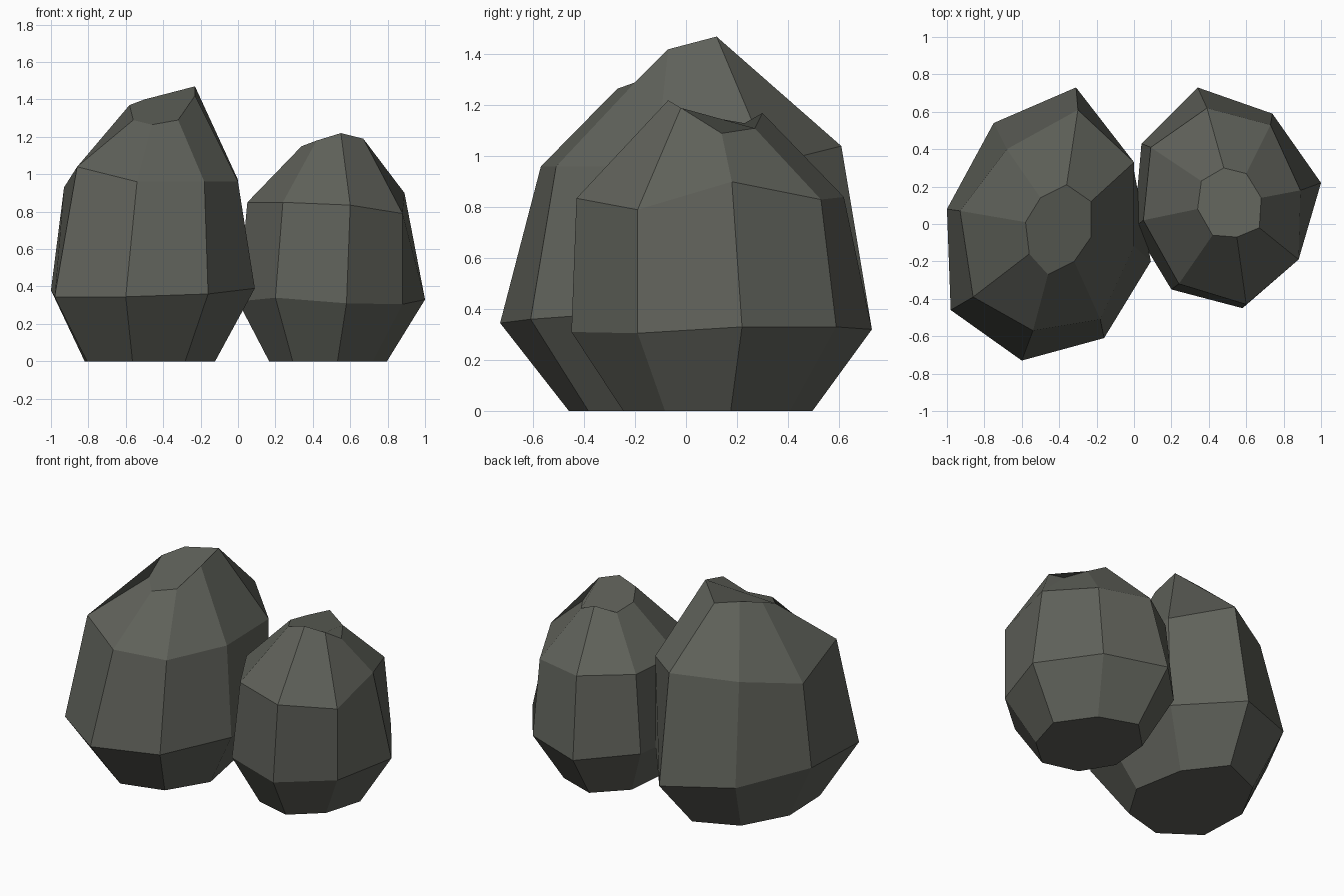
import bpy, bmesh

stone = bpy.data.materials.new("dark grey stone")
stone.diffuse_color = (0.115, 0.12, 0.102, 1)


def boulder(name, base, belt, shoulder, crown):
    """Eight-sided stone: each ring is eight (x, y, z) points, clockwise from the back."""
    cx, cy, shrink = base
    # The foot is the widest ring shrunk onto the ground
    foot = [(cx + (x - cx) * shrink, cy + (y - cy) * shrink, 0) for x, y, z in belt]
    bm = bmesh.new()
    rings = [[bm.verts.new(p) for p in ring] for ring in (foot, belt, shoulder, crown)]
    for low, high in zip(rings, rings[1:]):
        for i in range(8):
            j = (i + 1) % 8
            bm.faces.new((low[i], low[j], high[j], high[i]))
    bm.faces.new(rings[0])
    bm.faces.new(rings[-1])
    bmesh.ops.recalc_face_normals(bm, faces=bm.faces)
    mesh = bpy.data.meshes.new(name)
    bm.to_mesh(mesh)
    bm.free()
    mesh.materials.append(stone)
    bpy.context.collection.objects.link(bpy.data.objects.new(name, mesh))


# Tall stone on the left
boulder("large_rock", (-0.5, 0.02, 0.64),
        [(-.31, .73, .32), (-.01, .34, .35), (.09, -.20, .39), (-.16, -.61, .36),
         (-.60, -.73, .345), (-.98, -.46, .345), (-1.0, .08, .38), (-.75, .54, .35)],
        [(-.30, .61, 1.04), (0, .33, .97), (0, -.12, .96), (-.18, -.51, .96),
         (-.54, -.57, .96), (-.86, -.39, 1.04), (-.93, .07, .93), (-.68, .40, 1.0)],
        [(-.36, .21, 1.38), (-.23, .12, 1.47), (-.23, -.07, 1.42), (-.32, -.20, 1.29),
         (-.46, -.27, 1.265), (-.56, -.16, 1.29), (-.58, .01, 1.37), (-.50, .14, 1.40)])

# Shorter stone on the right
boulder("small_rock", (0.45, 0.1, 0.63),
        [(.34, .73, .32), (.74, .59, .33), (1.0, .22, .33), (.88, -.19, .305),
         (.58, -.45, .31), (.20, -.35, .34), (0, -.02, .32), (.04, .43, .33)],
        [(.39, .62, .84), (.73, .53, .83), (.89, .18, .90), (.88, -.19, .79),
         (.60, -.43, .835), (.24, -.32, .85), (.05, .02, .85), (.09, .41, .85)],
        [(.48, .30, 1.17), (.60, .27, 1.11), (.68, .14, 1.09), (.67, -.02, 1.19),
         (.55, -.07, 1.22), (.42, -.06, 1.18), (.34, .08, 1.15), (.36, .23, 1.13)])
